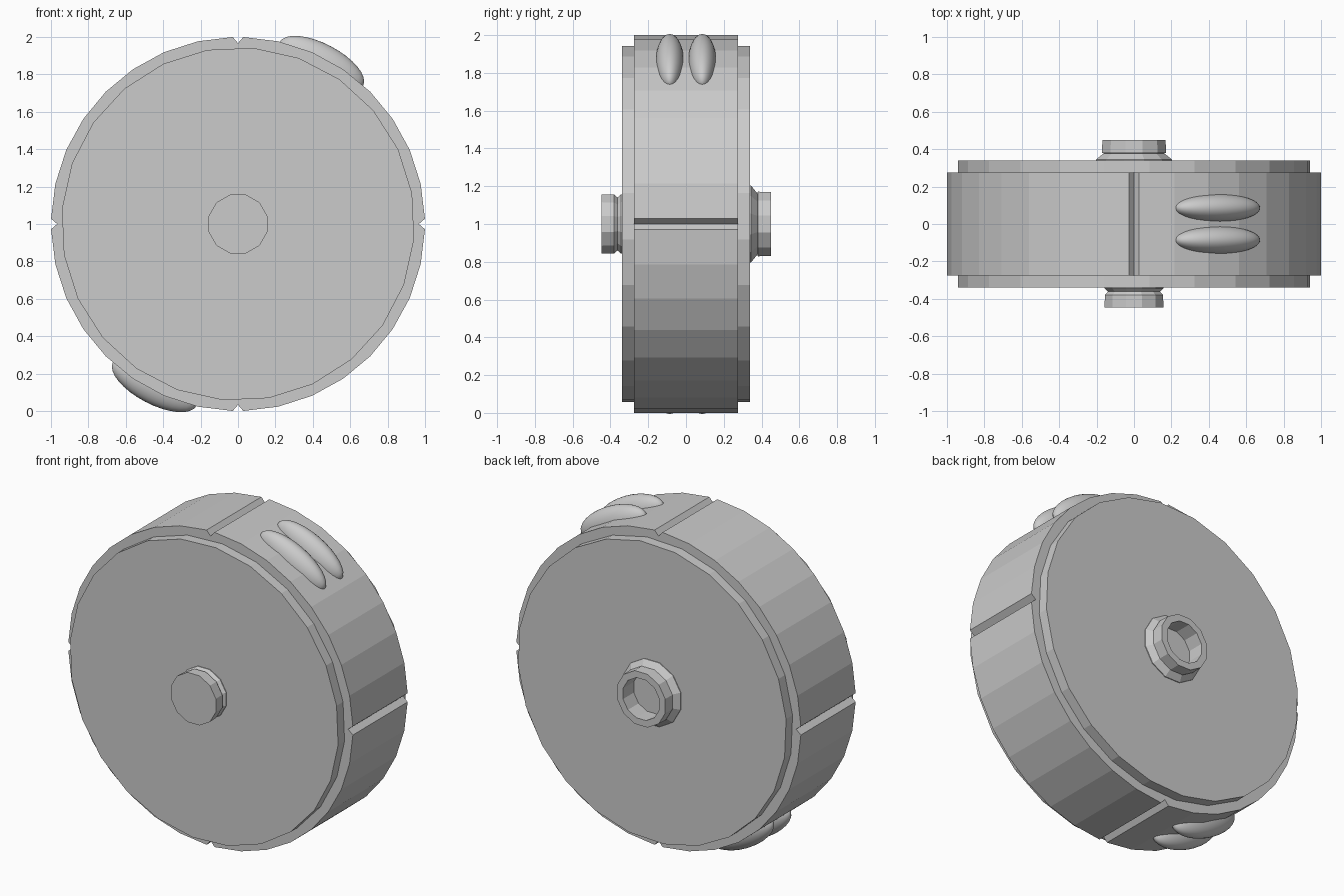
import bpy, bmesh
from math import sin, cos, pi, radians, atan2, hypot
from mathutils import Matrix

if "Cube" in bpy.data.objects:
    bpy.data.objects.remove(bpy.data.objects["Cube"])

CZ = 1.0  # height of the wheel axis


def finish(name, bm):
    bmesh.ops.recalc_face_normals(bm, faces=bm.faces[:])
    mesh = bpy.data.meshes.new(name)
    bm.to_mesh(mesh)
    bm.free()
    ob = bpy.data.objects.new(name, mesh)
    ob.location.z = CZ
    bpy.context.collection.objects.link(ob)
    return ob


def lathe(name, profile, sides, start):
    """Spin (radius, y) points around the y axis and cap both ends."""
    bm = bmesh.new()
    rings = []
    for r, y in profile:
        angs = [radians(start) + 2 * pi * i / sides for i in range(sides)]
        rings.append([bm.verts.new((r * cos(a), y, r * sin(a))) for a in angs])
    for p, q in zip(rings, rings[1:]):
        for i in range(sides):
            j = (i + 1) % sides
            bm.faces.new((p[i], p[j], q[j], q[i]))
    bm.faces.new(rings[0])
    bm.faces.new(rings[-1])
    return finish(name, bm)


def prism(name, outline, half):
    """Extrude an (x, z) outline along y."""
    bm = bmesh.new()
    f = [bm.verts.new((x, -half, z)) for x, z in outline]
    b = [bm.verts.new((x, half, z)) for x, z in outline]
    n = len(outline)
    for i in range(n):
        j = (i + 1) % n
        bm.faces.new((f[i], f[j], b[j], b[i]))
    # caps as quads between the outer arc and the inner arc
    for i in range(n // 2 - 1):
        for v in (f, b):
            bm.faces.new((v[i], v[i + 1], v[n - 2 - i], v[n - 1 - i]))
    return finish(name, bm)


# main drum
lathe("drum", [(0.945, -0.34), (0.945, 0.34)], 24, 10)

# four rim quarters with chamfered ends that form V grooves
STEPS = 8
for k in range(4):
    base = k * pi / 2
    gap = 0.028
    outer = [base + gap + (pi / 2 - 2 * gap) * i / STEPS for i in range(STEPS + 1)]
    pts = [(0.967, base)] + [(1.0, a) for a in outer] + [(0.967, base + pi / 2)]
    inner = [(0.91, a) for _, a in reversed(pts)]
    prism(f"rim_quarter_{k + 1}",
          [(r * cos(a), r * sin(a)) for r, a in pts + inner], 0.275)

# front peg and hollow back socket
lathe("front_peg", [(0.163, -0.33), (0.163, -0.345), (0.145, -0.362),
                    (0.161, -0.38), (0.163, -0.447)], 12, 15)
lathe("back_socket", [(0.21, 0.33), (0.21, 0.345), (0.167, 0.378), (0.177, 0.38),
                      (0.175, 0.45), (0.132, 0.45), (0.132, 0.342)], 12, 15)

# paired oval bumps, repeated on the opposite side of the rim
for side, turn in (("upper", 0), ("lower", pi)):
    for label, y in (("front", -0.086), ("back", 0.086)):
        bm = bmesh.new()
        bmesh.ops.create_uvsphere(bm, u_segments=32, v_segments=16, radius=1)
        ang = radians(62.5) + turn
        place = (Matrix.Rotation(-ang, 4, 'Y') @ Matrix.Translation((0.965, y, 0))
                 @ Matrix.Diagonal((0.107, 0.075, 0.252, 1)))
        bmesh.ops.transform(bm, matrix=place, verts=bm.verts)
        ob = finish(f"{side}_{label}_bump", bm)
        for p in ob.data.polygons:
            p.use_smooth = True
